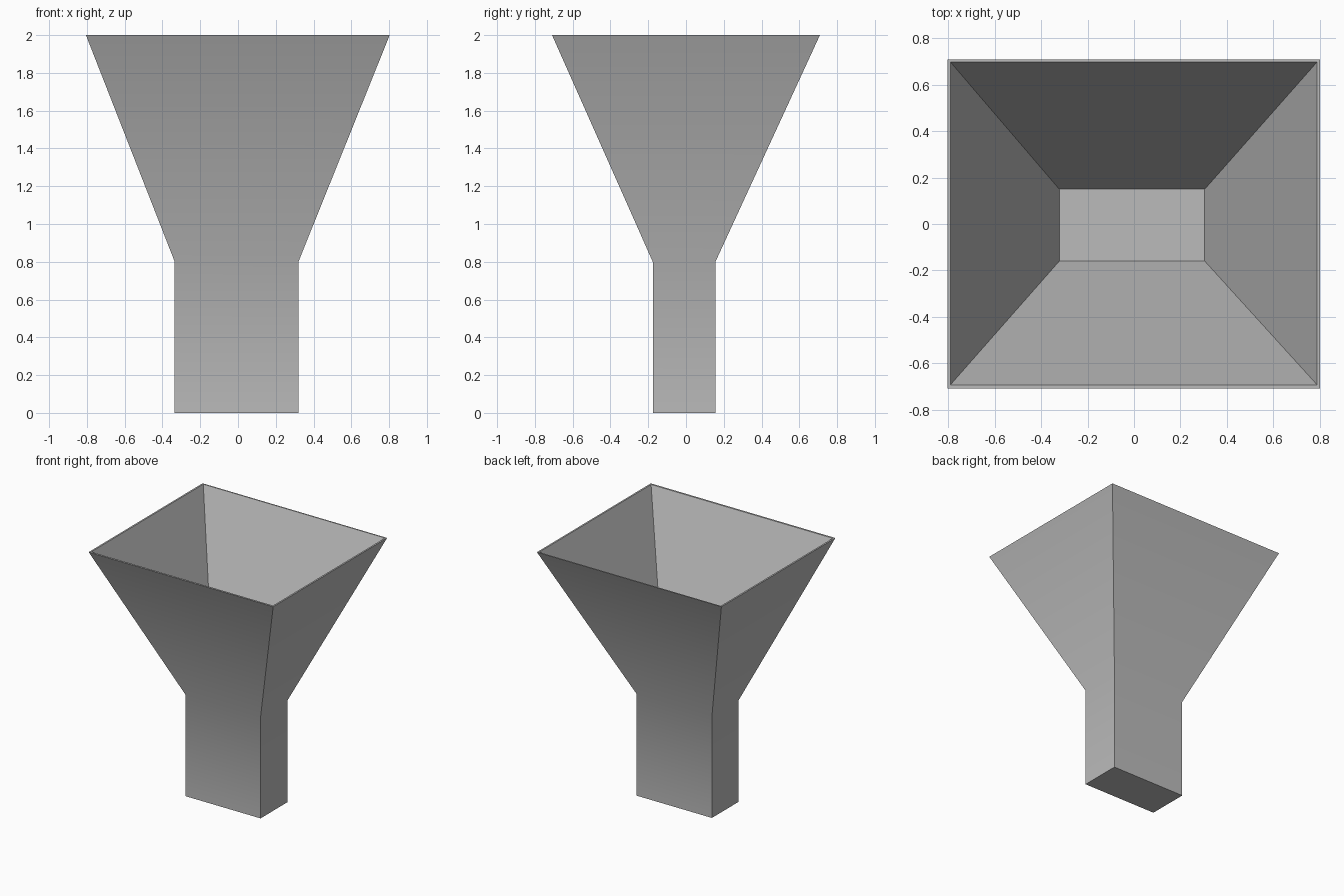
import bpy
import bmesh
import math

cube = bpy.data.objects.get("Cube")
if cube:
    bpy.data.objects.remove(cube, do_unlink=True)

# Plain grey material
grey = bpy.data.materials.new("plain_grey")
grey.use_nodes = True
colour = (0.5, 0.5, 0.5, 1)
grey.diffuse_color = colour
grey.node_tree.nodes["Principled BSDF"].inputs["Base Color"].default_value = colour

bm = bmesh.new()


def ring(x0, x1, y0, y1, z):
    """Rectangular cross-section, counter-clockwise from above."""
    corners = ((x0, y0), (x1, y0), (x1, y1), (x0, y1))
    return [bm.verts.new((x, y, z)) for x, y in corners]


# Cross-sections: up the outside, over the rim, down to the hopper floor
rings = [
    ring(-0.335, 0.32, -0.176, 0.156, 0),
    ring(-0.335, 0.32, -0.176, 0.156, 0.8),
    ring(-0.805, 0.803, -0.709, 0.709, 2),
    ring(-0.792, 0.79, -0.694, 0.699, 2),
    ring(-0.322, 0.305, -0.16, 0.15, 0.8),
]
for low, high in zip(rings, rings[1:]):
    for i in range(4):
        j = (i + 1) % 4
        bm.faces.new((low[i], low[j], high[j], high[i]))

# Close the stem's underside and the hopper floor
bm.faces.new(rings[0][::-1])
bm.faces.new(rings[-1])
bmesh.ops.recalc_face_normals(bm, faces=bm.faces)

mesh = bpy.data.meshes.new("hopper")
bm.to_mesh(mesh)
bm.free()
mesh.materials.append(grey)
hopper = bpy.data.objects.new("hopper", mesh)
bpy.context.collection.objects.link(hopper)

# Soft bend between stem and flare, crisp corners elsewhere
bpy.ops.object.select_all(action="DESELECT")
hopper.select_set(True)
bpy.context.view_layer.objects.active = hopper
bpy.ops.object.shade_smooth_by_angle(angle=math.radians(30))
